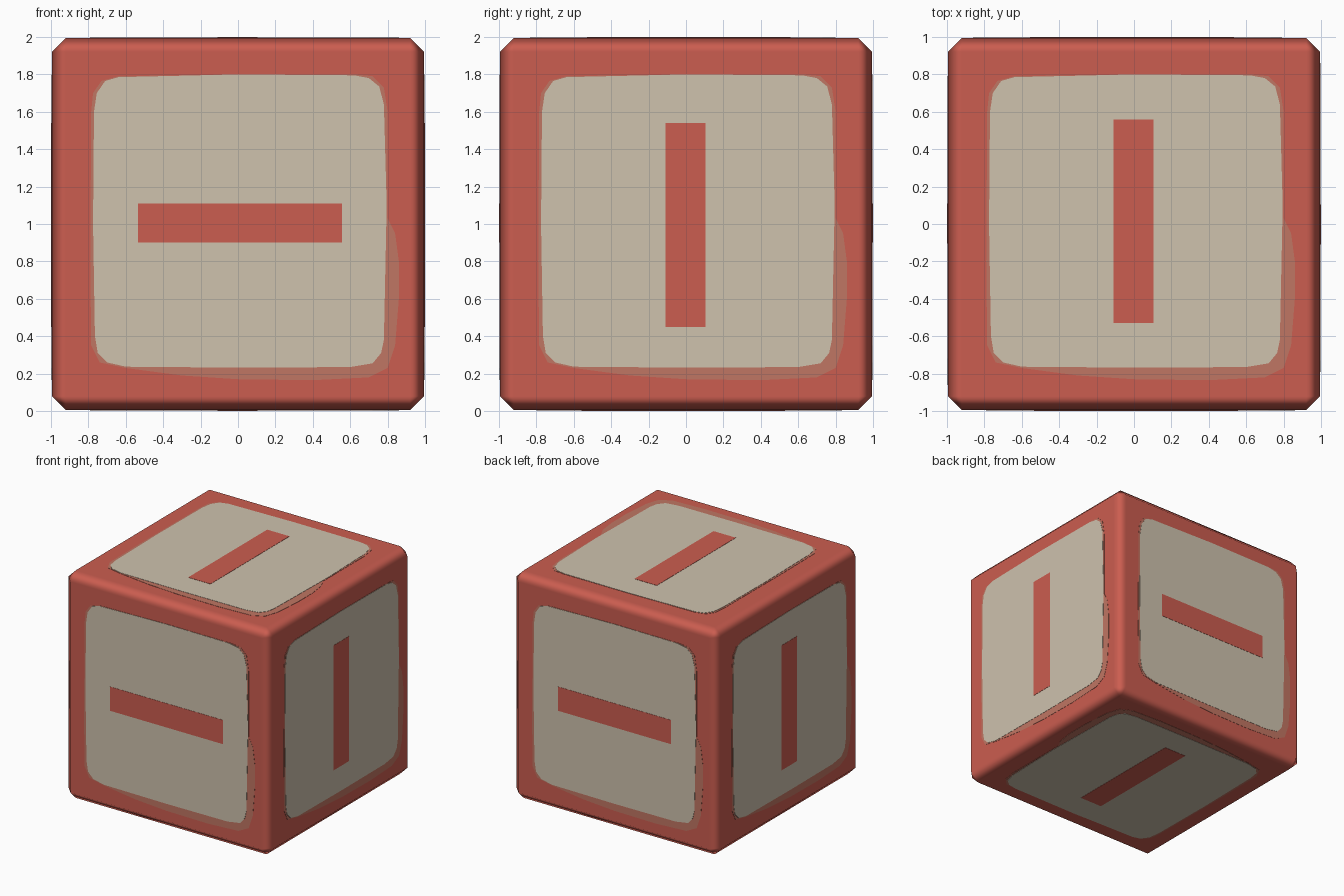
import bpy, bmesh
from mathutils import Vector, Matrix

if "Cube" in bpy.data.objects:
    bpy.data.objects.remove(bpy.data.objects["Cube"])


def material(name, rgb):
    m = bpy.data.materials.new(name)
    m.diffuse_color = (*rgb, 1)
    m.use_nodes = True
    m.node_tree.nodes["Principled BSDF"].inputs["Base Color"].default_value = m.diffuse_color
    return m


RED = material("brick red", (0.60, 0.11, 0.08))
FADED = material("faded red", (0.53, 0.18, 0.125))
CREAM = material("cream", (0.62, 0.54, 0.42))
HALF = 0.994

# Bevelled block body
bpy.ops.mesh.primitive_cube_add(size=2 * HALF, location=(0, 0, 1))
body = bpy.context.object
body.name = "block_body"
body.data.materials.append(RED)
bev = body.modifiers.new("chamfer", 'BEVEL')
bev.width, bev.segments = 0.073, 1
bpy.ops.object.shade_smooth()
body.modifiers.new("flat_face_normals", 'WEIGHTED_NORMAL').weight = 100

# Outlines of the painted panel and its worn border (u right, v up)
CREAM_PTS = [(-.77, .60), (-.755, .70), (-.71, .765), (-.64, .785), (0, .80),
             (.62, .795), (.70, .78), (.755, .735), (.78, .64), (.795, .1),
             (.78, -.62), (.765, -.69), (.72, -.745), (.60, -.765), (0, -.768),
             (-.60, -.763), (-.70, -.74), (-.75, -.69), (-.765, -.60), (-.775, 0)]
BORDER_PTS = [(-.785, .60), (-.775, .70), (-.73, .765), (-.64, .79), (0, .80),
              (.62, .80), (.72, .79), (.78, .73), (.80, .60), (.80, .03),
              (.84, -.05), (.86, -.20), (.86, -.40), (.84, -.65), (.80, -.77),
              (.70, -.82), (.40, -.835), (0, -.83), (-.30, -.81), (-.60, -.77),
              (-.74, -.74), (-.785, -.65), (-.79, -.20)]


def plate(name, pts, height, mat, normal, up):
    """Thin painted plate lying on the block side with this normal."""
    n, v = Vector(normal), Vector(up)
    u = v.cross(n)
    centre = Vector((0, 0, 1))
    bm = bmesh.new()
    rings = [[bm.verts.new(centre + u * a + v * b + n * h) for a, b in reversed(pts)]
             for h in (HALF - 0.002, height)]
    bm.faces.new(rings[1])
    for i in range(len(pts)):
        j = (i + 1) % len(pts)
        bm.faces.new((rings[0][i], rings[0][j], rings[1][j], rings[1][i]))
    me = bpy.data.meshes.new(name)
    bm.to_mesh(me)
    bm.free()
    me.materials.append(mat)
    bpy.context.collection.objects.link(bpy.data.objects.new(name, me))


def bar(u0, u1, v0, v1):
    return [(u0, v1), (u1, v1), (u1, v0), (u0, v0)]


WIDE = bar(-.535, .555, -.10, .11)
# Six sides: name, outward normal, up direction, bar outline
SIDES = [("front", (0, -1, 0), (0, 0, 1), WIDE),
         ("back", (0, 1, 0), (0, 0, 1), WIDE),
         ("right", (1, 0, 0), (0, 0, 1), bar(-.11, .105, -.55, .54)),
         ("left", (-1, 0, 0), (0, 0, 1), bar(-.11, .105, -.55, .54)),
         ("top", (0, 0, 1), (0, 1, 0), bar(-.11, .105, -.53, .56)),
         ("bottom", (0, 0, -1), (0, -1, 0), bar(-.11, .105, -.53, .56))]
for name, n, up, bar_pts in SIDES:
    plate(name + "_worn_border", BORDER_PTS, 0.996, FADED, n, up)
    plate(name + "_panel", CREAM_PTS, 0.998, CREAM, n, up)
    plate(name + "_bar", bar_pts, 1.0, RED, n, up)
